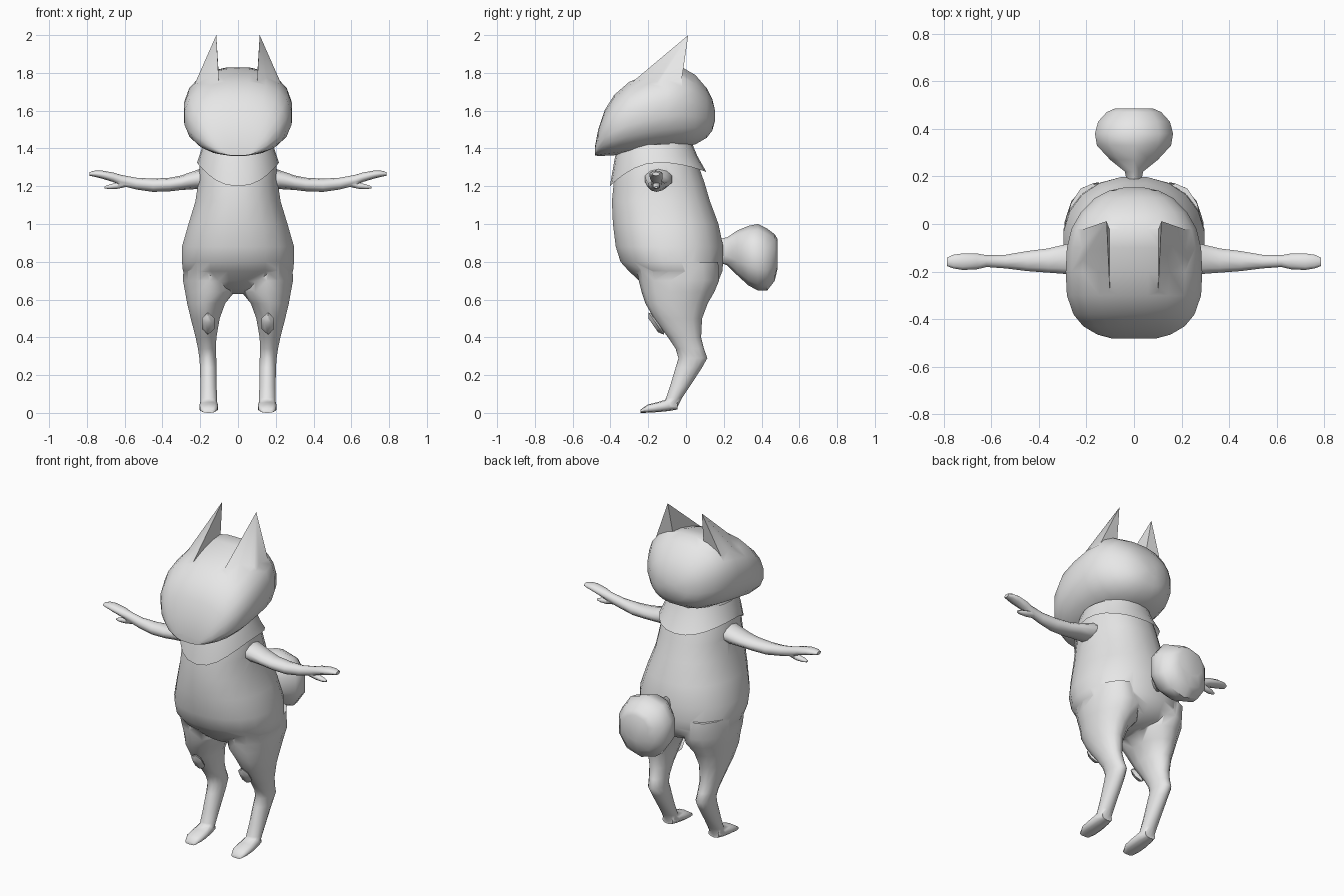
import bpy, bmesh, math
from mathutils import Vector

grey = bpy.data.materials.new("light grey")
grey.diffuse_color = (0.8, 0.8, 0.8, 1)


def finish(name, bm):
    bmesh.ops.recalc_face_normals(bm, faces=bm.faces)
    me = bpy.data.meshes.new(name)
    bm.to_mesh(me)
    bm.free()
    me.materials.append(grey)
    ob = bpy.data.objects.new(name, me)
    bpy.context.collection.objects.link(ob)
    return ob


def loft(name, axis, rows, n=14, p=2.0, side=1):
    """Rows are (position on axis, a_min, a_max, b_min, b_max) of rounded sections."""
    bm = bmesh.new()
    rings = []
    for t, a0, a1, b0, b1 in rows:
        ring = []
        for i in range(n):
            w = 2 * math.pi * (i + 0.5) / n
            c, s = math.cos(w), math.sin(w)
            a = (a0 + a1) / 2 + (a1 - a0) / 2 * math.copysign(abs(c) ** (2 / p), c)
            b = (b0 + b1) / 2 + (b1 - b0) / 2 * math.copysign(abs(s) ** (2 / p), s)
            co = {"x": (t, a, b), "y": (a, t, b), "z": (a, b, t)}[axis]
            ring.append(bm.verts.new((co[0] * side, co[1], co[2])))
        rings.append(ring)
    for r, q in zip(rings, rings[1:]):
        for i in range(n):
            j = (i + 1) % n
            bm.faces.new((r[i], r[j], q[j], q[i]))
    bm.faces.new(rings[0])
    bm.faces.new(rings[-1])
    return finish(name, bm)


def union(base, parts):
    for part in parts:
        mod = base.modifiers.new("join", "BOOLEAN")
        mod.operation = "UNION"
        mod.solver = "EXACT"
        mod.object = part
        bpy.context.view_layer.objects.active = base
        bpy.ops.object.modifier_apply(modifier=mod.name)
        bpy.data.objects.remove(part)


def smooth(ob, angle=50):
    bpy.ops.object.select_all(action="DESELECT")
    ob.select_set(True)
    bpy.context.view_layer.objects.active = ob
    bpy.ops.object.shade_smooth_by_angle(angle=math.radians(angle))


# Torso
body = loft("body", "z", [
    (0.63, -0.06, 0.06, -0.12, 0.06), (0.66, -0.17, 0.17, -0.20, 0.13),
    (0.70, -0.25, 0.25, -0.25, 0.175), (0.75, -0.295, 0.295, -0.305, 0.195),
    (0.80, -0.30, 0.30, -0.35, 0.20), (0.88, -0.30, 0.30, -0.375, 0.20),
    (1.0, -0.265, 0.265, -0.39, 0.175), (1.12, -0.228, 0.228, -0.395, 0.13),
    (1.22, -0.213, 0.213, -0.385, 0.10), (1.32, -0.205, 0.205, -0.37, 0.065),
    (1.43, -0.17, 0.17, -0.33, 0.03)], n=20, p=2.2)

limbs = []
for s in (1, -1):
    # Legs with backward-bent hocks
    limbs.append(loft("leg", "z", [
        (0.80, 0.06, 0.29, -0.27, 0.17), (0.70, 0.01, 0.295, -0.25, 0.175),
        (0.64, 0.015, 0.283, -0.235, 0.15), (0.58, 0.065, 0.272, -0.215, 0.115),
        (0.50, 0.095, 0.252, -0.17, 0.085), (0.40, 0.113, 0.226, -0.095, 0.08),
        (0.34, 0.116, 0.213, -0.055, 0.095), (0.29, 0.114, 0.206, -0.04, 0.113),
        (0.24, 0.112, 0.202, -0.055, 0.085), (0.14, 0.112, 0.20, -0.085, 0.02),
        (0.08, 0.110, 0.20, -0.105, -0.02), (0.03, 0.112, 0.198, -0.13, -0.045)],
        side=s))
    # Flat paws
    limbs.append(loft("foot", "y", [
        (-0.045, 0.12, 0.19, 0.018, 0.06), (-0.09, 0.107, 0.203, 0.010, 0.075),
        (-0.15, 0.104, 0.206, 0.004, 0.057), (-0.20, 0.106, 0.204, 0.001, 0.045),
        (-0.24, 0.122, 0.188, 0.0, 0.018)], n=10, p=2.5, side=s))
    # Arms, hands and thumbs
    limbs.append(loft("arm", "x", [
        (0.15, -0.22, -0.07, 1.19, 1.31), (0.22, -0.22, -0.07, 1.185, 1.285),
        (0.30, -0.212, -0.085, 1.18, 1.257), (0.36, -0.207, -0.10, 1.173, 1.245),
        (0.45, -0.20, -0.112, 1.17, 1.24), (0.54, -0.188, -0.128, 1.183, 1.245),
        (0.62, -0.182, -0.13, 1.203, 1.26), (0.66, -0.192, -0.122, 1.222, 1.272),
        (0.72, -0.195, -0.122, 1.24, 1.283), (0.76, -0.188, -0.128, 1.25, 1.282),
        (0.785, -0.178, -0.14, 1.255, 1.275)], n=10, side=s))
    limbs.append(loft("thumb", "x", [
        (0.59, -0.175, -0.14, 1.195, 1.235), (0.64, -0.175, -0.135, 1.185, 1.22),
        (0.68, -0.175, -0.14, 1.184, 1.21), (0.706, -0.165, -0.15, 1.188, 1.20)],
        n=8, side=s))
union(body, limbs)
smooth(body, 60)

# Collar: flared band, dipping to a point in front and raised over the shoulders
bm = bmesh.new()
n, rings = 24, [[], [], []]
for i in range(n):
    w = 2 * math.pi * i / n
    c, s = math.cos(w), math.sin(w)
    low = 1.275 + 0.05 * c * c - (0.075 * s * s if s < 0 else 0)
    for k, (rx, y0, y1, z) in enumerate([(0.185, -0.355, 0.035, 1.42),
                                         (0.205, -0.375, 0.06, 1.36),
                                         (0.217, -0.403, 0.108, low)]):
        rings[k].append(bm.verts.new((rx * math.copysign(abs(c) ** 0.9, c),
                                      (y0 + y1) / 2 + (y1 - y0) / 2 * s, z)))
for r, q in zip(rings, rings[1:]):
    for i in range(n):
        j = (i + 1) % n
        bm.faces.new((r[i], r[j], q[j], q[i]))
smooth(finish("collar", bm))

# Head, lofted from the flat chin to the back of the skull
head = loft("head", "y", [
    (-0.482, -0.09, 0.09, 1.362, 1.41), (-0.465, -0.155, 0.155, 1.36, 1.50),
    (-0.43, -0.215, 0.215, 1.36, 1.605), (-0.38, -0.257, 0.257, 1.362, 1.685),
    (-0.30, -0.285, 0.285, 1.37, 1.755), (-0.20, -0.29, 0.29, 1.385, 1.795),
    (-0.10, -0.285, 0.285, 1.397, 1.823), (-0.02, -0.265, 0.265, 1.405, 1.832),
    (0.05, -0.225, 0.225, 1.42, 1.79), (0.11, -0.165, 0.165, 1.455, 1.72),
    (0.14, -0.105, 0.105, 1.495, 1.66), (0.154, -0.04, 0.04, 1.55, 1.60)],
    n=20, p=2.35)

# Ears: pointed wedges with a sheer inner side
ears = []
for s in (1, -1):
    bm = bmesh.new()
    tip, front, outer, back, inner = [bm.verts.new((x * s, y, z)) for x, y, z in (
        (0.115, 0.012, 2.0), (0.10, -0.31, 1.73), (0.265, -0.20, 1.66),
        (0.25, -0.035, 1.68), (0.10, -0.03, 1.76))]
    for f in ((tip, front, outer), (tip, outer, back), (tip, back, inner),
              (tip, inner, front), (front, inner, back, outer)):
        bm.faces.new(f)
    ears.append(finish("ear", bm))
union(head, ears)
smooth(head, 45)

# Bushy round tail
smooth(loft("tail", "y", [
    (0.17, -0.03, 0.03, 0.80, 0.92), (0.22, -0.04, 0.04, 0.78, 0.93),
    (0.27, -0.105, 0.105, 0.73, 0.965), (0.33, -0.163, 0.163, 0.675, 0.99),
    (0.38, -0.172, 0.172, 0.648, 1.0), (0.43, -0.158, 0.158, 0.648, 0.975),
    (0.47, -0.12, 0.12, 0.70, 0.945), (0.485, -0.085, 0.085, 0.765, 0.92)],
    n=10, p=2.2))

# Knee pads: small raised lozenges
for s in (1, -1):
    bm = bmesh.new()
    rim = [(0, 0.072), (0.033, 0.035), (0.033, -0.035), (0, -0.072),
           (-0.033, -0.035), (-0.033, 0.035)]
    centre = Vector((0.158 * s, -0.158, 0.473))
    outward = Vector((0, -0.82, -0.57))
    up = Vector((0, -0.57, 0.82))
    outer = [bm.verts.new(centre + Vector((x, 0, 0)) + up * u) for x, u in rim]
    for k in (1, -1):
        top = [bm.verts.new(centre + Vector((x * 0.5, 0, 0)) + up * u * 0.6
                            + outward * 0.018 * k) for x, u in rim]
        bm.faces.new(top)
        for i in range(6):
            j = (i + 1) % 6
            bm.faces.new((outer[i], outer[j], top[j], top[i]))
    smooth(finish("knee_pad", bm))
